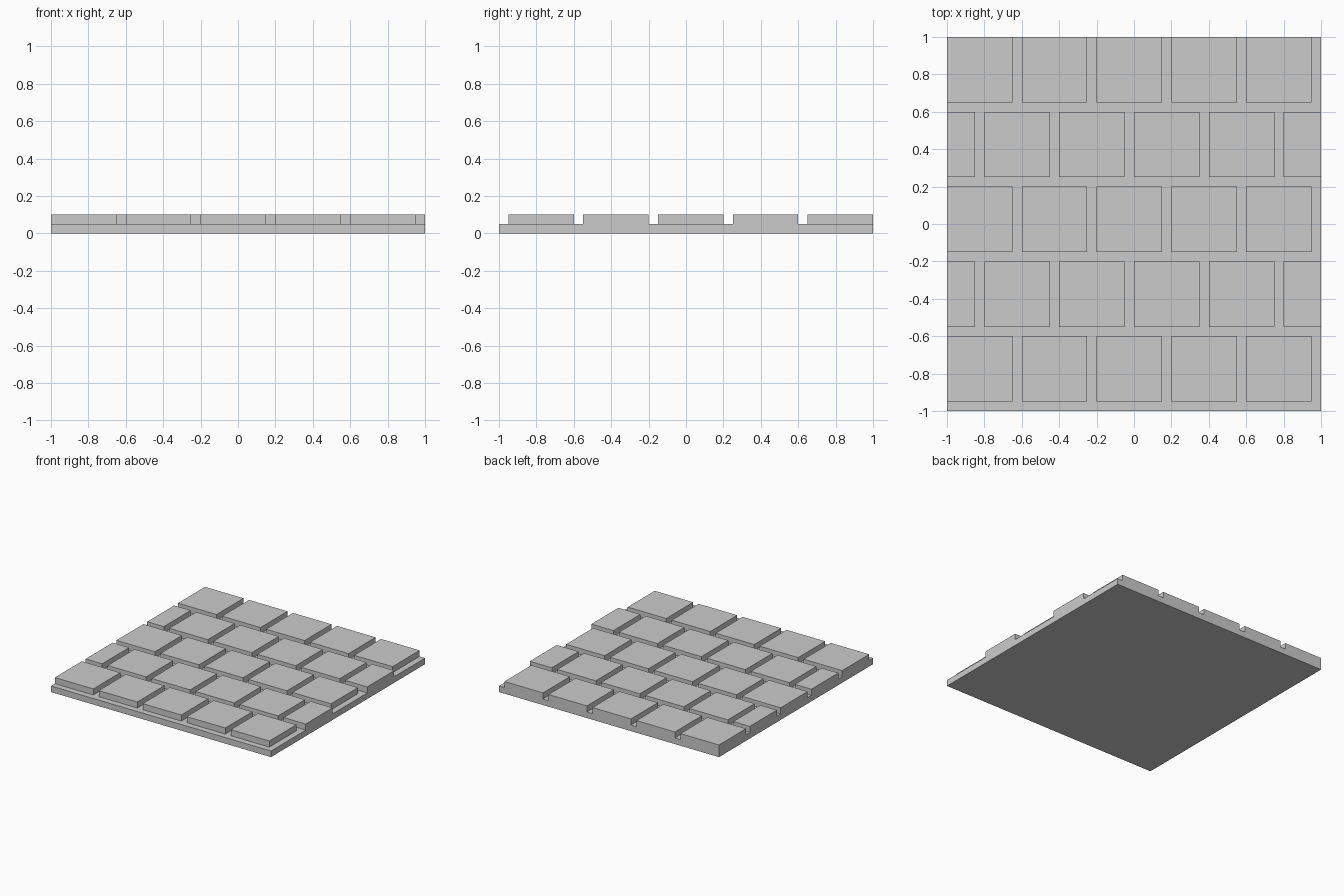
import bpy
import bmesh
from mathutils import Vector

if "Cube" in bpy.data.objects:
    bpy.data.objects.remove(bpy.data.objects["Cube"])

TILE, GAP = 0.35, 0.05
PITCH = TILE + GAP
SLAB, TOP = 0.05, 0.10

bm = bmesh.new()

# base slab
bmesh.ops.create_cube(bm, size=1)
for v in bm.verts:
    v.co = Vector((v.co.x * 2, v.co.y * 2, (v.co.z + 0.5) * SLAB))


def top_faces(y0=-1, y1=1):
    bm.normal_update()
    return [f for f in bm.faces
            if f.normal.z > 0.9 and y0 < f.calc_center_median().y < y1]


def cut(faces, position, axis):
    geom = set(faces)
    for f in faces:
        geom.update(f.edges)
        geom.update(f.verts)
    bmesh.ops.bisect_plane(bm, geom=list(geom), dist=1e-5,
                           plane_co=axis * position, plane_no=axis)


# score the top into staggered brick-bond rows
X, Y = Vector((1, 0, 0)), Vector((0, 1, 0))
rows = []
for r in range(5):
    y0 = -0.95 + r * PITCH
    y1 = y0 + TILE
    start = -1.0 if r % 2 == 0 else -1.2
    spans = [(start + c * PITCH, start + c * PITCH + TILE) for c in range(6)]
    rows.append((y0, y1, spans))
    for y in (y0, y1):
        if y < 0.999:
            cut(top_faces(), y, Y)

tiles = []
for y0, y1, spans in rows:
    for span in spans:
        for x in span:
            if abs(x) < 0.999:
                cut(top_faces(y0, y1), x, X)
    for f in top_faces(y0, y1):
        x = f.calc_center_median().x
        if any(a < x < b for a, b in spans):
            tiles.append(f)

# raise the tiles
raised = bmesh.ops.extrude_discrete_faces(bm, faces=tiles)["faces"]
for f in raised:
    for v in f.verts:
        v.co.z = TOP

# weld the raised tiles into the slab and tidy flush sides
bmesh.ops.remove_doubles(bm, verts=bm.verts[:], dist=1e-5)
bm.normal_update()
flush = [e for e in bm.edges if len(e.link_faces) == 2
         and all(abs(f.normal.z) < 0.1 for f in e.link_faces)
         and e.calc_face_angle(1) < 0.01]
bmesh.ops.dissolve_edges(bm, edges=flush, use_verts=False)
bmesh.ops.recalc_face_normals(bm, faces=bm.faces[:])

mesh = bpy.data.meshes.new("tiled_floor")
bm.to_mesh(mesh)
bm.free()
floor = bpy.data.objects.new("tiled_floor", mesh)
bpy.context.collection.objects.link(floor)
